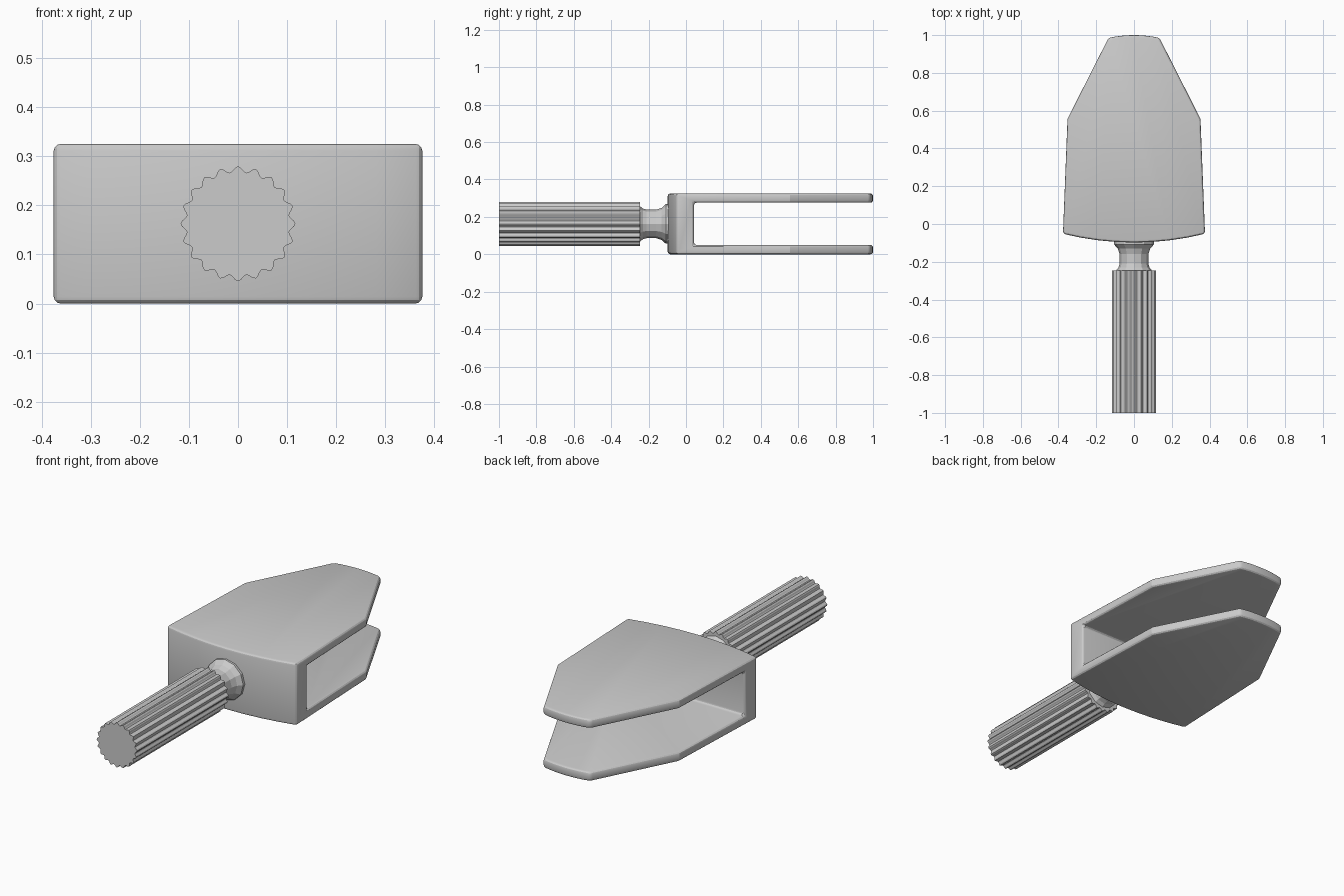
import bpy, bmesh
from math import sin, cos, pi, radians

if "Cube" in bpy.data.objects:
    bpy.data.objects.remove(bpy.data.objects["Cube"])

ZC = 0.1625  # height of the handle axis


def finish(name, bm):
    bmesh.ops.recalc_face_normals(bm, faces=bm.faces[:])
    me = bpy.data.meshes.new(name)
    bm.to_mesh(me)
    bm.free()
    ob = bpy.data.objects.new(name, me)
    bpy.context.collection.objects.link(ob)
    return ob


def loft(name, rings):
    """Skin equal-length rings of points and cap both ends."""
    bm = bmesh.new()
    loops = [[bm.verts.new(p) for p in r] for r in rings]
    n = len(loops[0])
    for a, b in zip(loops, loops[1:]):
        for i in range(n):
            j = (i + 1) % n
            bm.faces.new((a[i], a[j], b[j], b[i]))
    bm.faces.new(loops[0])
    bm.faces.new(loops[-1])
    return finish(name, bm)


def ring(y, radius, n):
    """Circle around the y axis; radius may be a function of the angle."""
    pts = []
    for i in range(n):
        a = 2 * pi * i / n
        r = radius(a) if callable(radius) else radius
        pts.append((r * cos(a), y, ZC + r * sin(a)))
    return pts


def arc(half, y_edge, y_mid, n=8):
    """Shallow bowed edge from -half to +half."""
    return [(half * t, y_mid + (y_edge - y_mid) * t * t)
            for t in [-1 + 2 * i / n for i in range(n + 1)]]


# Fork body: tapered outline with bowed front and tip
outline = arc(0.376, -0.052, -0.098) + [(0.352, 0.557)]
outline += arc(0.135, 0.985, 1.0)[::-1] + [(-0.352, 0.557)]
body = loft("fork_body", [[(x, y, z) for x, y in outline] for z in (0, 0.325)])

# Slot cutter between the two plates
slot = [(0.043, 0.05), (1.2, 0.05), (1.2, 0.276), (0.043, 0.276)]
cutter = loft("slot_cutter", [[(x, y, z) for y, z in slot] for x in (-0.6, 0.6)])
cutter.hide_render = True
cutter.hide_set(True)

cut = body.modifiers.new("Slot", 'BOOLEAN')
cut.operation = 'DIFFERENCE'
cut.solver = 'EXACT'
cut.object = cutter
bev = body.modifiers.new("Rounded edges", 'BEVEL')
bev.width = 0.014
bev.segments = 3
bev.limit_method = 'ANGLE'
bev.angle_limit = radians(50)
bpy.context.view_layer.objects.active = body
body.select_set(True)
for m in ("Slot", "Rounded edges"):
    bpy.ops.object.modifier_apply(modifier=m)
bpy.data.objects.remove(cutter)
bpy.ops.object.shade_smooth_by_angle(angle=radians(20))

# Fluted handle
flute = lambda a: 0.111 + 0.006 * cos(20 * a)
loft("fluted_handle", [ring(y, flute, 120) for y in (-1.0, -0.245)])

# Waisted neck joining handle and body
profile = [(-0.25, 0.098), (-0.23, 0.082), (-0.21, 0.076), (-0.16, 0.076),
           (-0.13, 0.086), (-0.108, 0.106), (-0.08, 0.106)]
loft("neck", [ring(y, r, 12) for y, r in profile])
